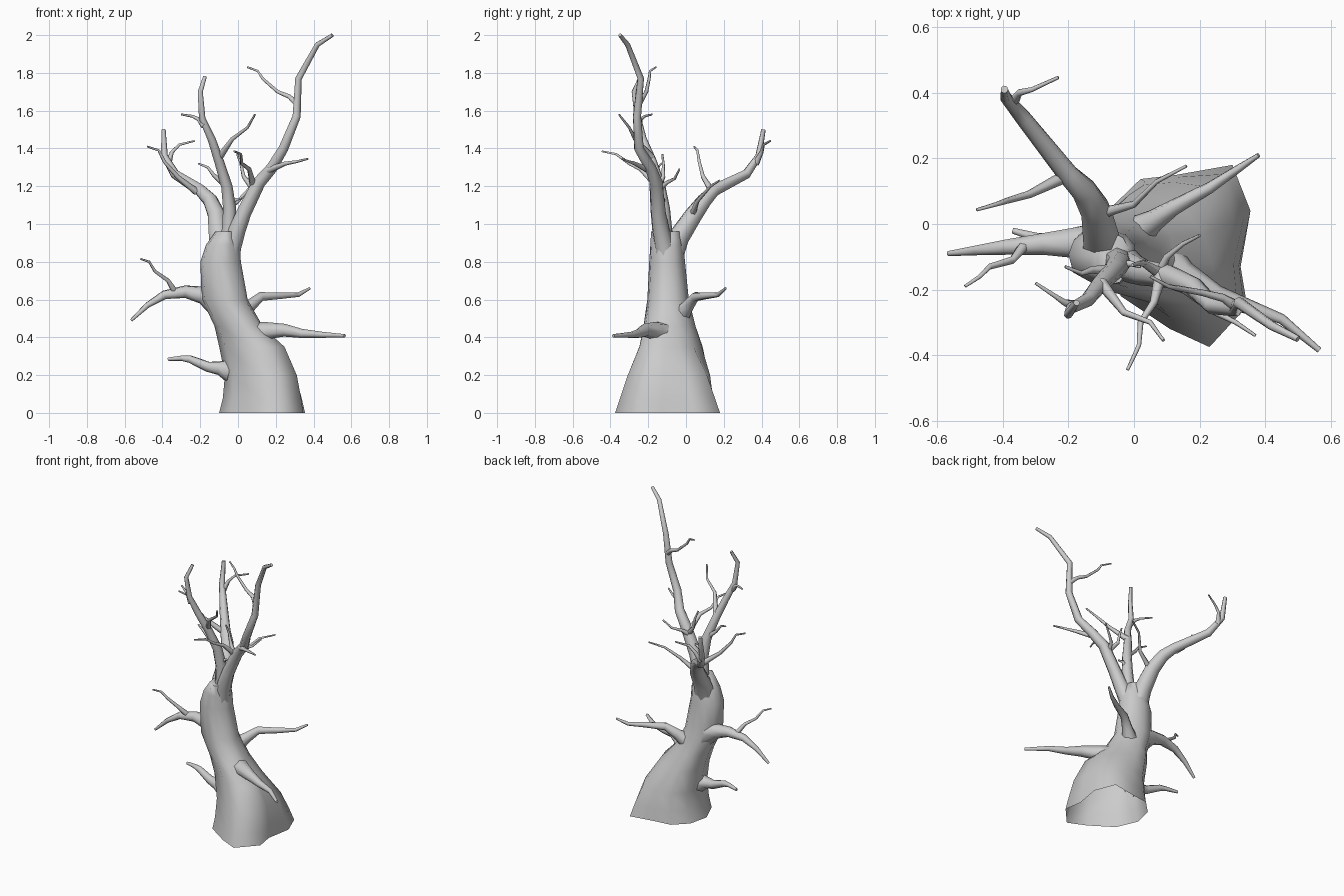
import bpy
import bmesh
from math import atan2, cos, sin
from mathutils import Vector

default_cube = bpy.data.objects.get("Cube")
if default_cube:
    bpy.data.objects.remove(default_cube, do_unlink=True)

# One pale grey bark colour for the whole tree
bark = bpy.data.materials.new("grey_bark")
bark.use_nodes = True
bark.diffuse_color = (.6, .6, .6, 1)
bark.node_tree.nodes["Principled BSDF"].inputs["Base Color"].default_value = bark.diffuse_color


def select_only(obj):
    bpy.ops.object.select_all(action="DESELECT")
    obj.select_set(True)
    bpy.context.view_layer.objects.active = obj


def add_mesh_object(name, bm):
    mesh = bpy.data.meshes.new(name)
    bm.to_mesh(mesh)
    bm.free()
    mesh.materials.append(bark)
    obj = bpy.data.objects.new(name, mesh)
    bpy.context.collection.objects.link(obj)
    select_only(obj)
    bpy.ops.object.shade_smooth_by_angle(angle=1.35)
    return obj


def bridge_rings(bm, rings):
    """Skin a stack of vertex rings and close the far end; the root stays open."""
    for lower, upper in zip(rings, rings[1:]):
        count = len(lower)
        for i in range(count):
            j = (i + 1) % count
            bm.faces.new((lower[i], lower[j], upper[j], upper[i]))
    bm.faces.new(rings[-1])


def build_trunk(name, footprint, sections):
    """Loft an irregular footprint into rounder sections, pinched at the back left."""
    bm = bmesh.new()
    rings = []
    _, base_x, base_y, base_rx, base_ry, _ = sections[0]
    for z, cx, cy, rx, ry, pinch in sections:
        roundness = min(z / .5, 1)
        ring = []
        for px, py in footprint:
            u, v = (px - base_x) / base_rx, (py - base_y) / base_ry
            angle = atan2(v, u)
            u += (cos(angle) - u) * roundness
            v += (sin(angle) - v) * roundness
            inset = max(u + v, 0) / 2 * pinch
            ring.append(bm.verts.new((cx + (u - inset) * rx, cy + (v - inset) * ry, z)))
        rings.append(ring)
    bridge_rings(bm, rings)
    return add_mesh_object(name, bm)


def build_limb(name, root_radius, tip_radius, *path, sides=7, taper=.75):
    """Sweep a tapering tube along a kinked path, flared at the root."""
    points = [Vector(p) for p in path]
    last = len(points) - 1
    bm = bmesh.new()
    rings = []
    side_axis = None
    for i, point in enumerate(points):
        before = points[max(i - 1, 0)]
        after = points[min(i + 1, last)]
        tangent = (after - before).normalized()
        # Carry the cross-section frame along the path without twisting
        if side_axis is None:
            side_axis = tangent.orthogonal()
        side_axis = (side_axis - tangent * side_axis.dot(tangent)).normalized()
        other_axis = tangent.cross(side_axis)
        radius = root_radius + (tip_radius - root_radius) * (i / last) ** taper
        ring = []
        for k in range(sides):
            angle = k * 6.2832 / sides
            offset = side_axis * cos(angle) + other_axis * sin(angle)
            ring.append(bm.verts.new(point + offset * radius))
        rings.append(ring)
    bridge_rings(bm, rings)
    return add_mesh_object(name, bm)


def build_twig(name, *path):
    return build_limb(name, .019, .005, *path, sides=6, taper=.5)


# Leaning trunk with a broad angular foot, open below, and a broken top
build_trunk(
    "trunk",
    [(.02, .137), (-.07, .05), (-.1, -.08), (-.04, -.22), (.11, -.32), (.23, -.375),
     (.345, -.25), (.325, -.13), (.355, .04), (.3, .18), (.13, .15)][::-1],
    [(0, .125, -.1, .225, .28, 0), (.08, .132, -.092, .212, .265, .05),
     (.2, .13, -.08, .2, .24, .15), (.35, .09, -.065, .19, .195, .42),
     (.46, .01, -.08, .135, .148, .22), (.6, -.07, -.095, .122, .11, 0),
     (.8, -.092, -.1, .108, .095, 0), (.89, -.08, -.102, .09, .087, 0),
     (.96, -.066, -.105, .053, .08, 0)])

# Tall crown branch on the left and its twigs
build_limb("tall_branch", .062, .01,
           (-.07, -.1, .7), (-.035, -.115, .88), (-.005, -.135, .97), (.03, -.148, 1.06),
           (.11, -.16, 1.22), (.18, -.19, 1.3), (.24, -.25, 1.4), (.31, -.26, 1.57),
           (.32, -.24, 1.77), (.42, -.31, 1.95), (.5, -.35, 2))
build_twig("tall_branch_upper_twig",
           (.31, -.25, 1.64), (.27, -.225, 1.675), (.21, -.21, 1.7), (.13, -.195, 1.77),
           (.105, -.19, 1.81), (.05, -.16, 1.83))
build_twig("tall_branch_outer_twig",
           (.15, -.19, 1.28), (.25, -.27, 1.32), (.31, -.3, 1.33), (.37, -.34, 1.345))
build_twig("tall_branch_back_twig",
           (.08, -.15, 1.18), (.1, -.1, 1.22), (.15, -.06, 1.24), (.2, -.035, 1.29))
build_twig("tall_branch_inner_twig",
           (.08, -.15, 1.19), (.03, -.12, 1.25), (.015, -.12, 1.32), (-.005, -.125, 1.37))
build_twig("tall_branch_front_twig",
           (.08, -.16, 1.21), (.06, -.24, 1.29), (.02, -.3, 1.32), (.015, -.37, 1.37),
           (-.02, -.445, 1.385))

# Middle crown branch and its twigs
build_limb("middle_branch", .05, .01,
           (-.07, -.1, .75), (-.05, -.11, .92), (-.045, -.12, 1.08), (-.06, -.14, 1.2),
           (-.1, -.18, 1.33), (-.14, -.23, 1.45), (-.19, -.255, 1.56), (-.2, -.275, 1.7),
           (-.175, -.24, 1.78))
build_twig("middle_branch_upper_twig",
           (-.18, -.25, 1.52), (-.21, -.24, 1.555), (-.24, -.22, 1.57), (-.3, -.18, 1.58))
build_twig("middle_branch_front_twig",
           (-.1, -.18, 1.35), (-.03, -.27, 1.45), (.05, -.3, 1.51), (.09, -.355, 1.58))
build_twig("middle_branch_side_twig",
           (-.06, -.14, 1.2), (-.13, -.14, 1.26), (-.16, -.15, 1.3), (-.21, -.13, 1.32))
build_twig("middle_branch_low_twig",
           (-.045, -.13, 1.1), (-.01, -.12, 1.13), (.02, -.13, 1.135))

# Rear crown branch and its twigs
build_limb("rear_branch", .072, .012,
           (-.09, -.1, .78), (-.1, -.04, .93), (-.115, .04, 1.05), (-.15, .1, 1.13),
           (-.2, .15, 1.18), (-.335, .32, 1.265), (-.39, .385, 1.36), (-.395, .41, 1.5))
build_twig("rear_branch_end_twig",
           (-.37, .37, 1.32), (-.35, .4, 1.38), (-.31, .41, 1.42), (-.23, .447, 1.44))
build_twig("rear_branch_right_twig",
           (-.22, .14, 1.17), (-.32, .09, 1.25), (-.39, .07, 1.33), (-.42, .06, 1.39),
           (-.48, .043, 1.41))
build_twig("rear_branch_left_twig",
           (-.11, .03, 1.04), (.0, .06, 1.12), (.07, .13, 1.2), (.16, .177, 1.23))

# Low limbs growing from the trunk
build_limb("left_low_limb", .085, .009,
           (.07, -.11, .4), (.15, -.16, .435), (.25, -.22, .437), (.34, -.25, .42),
           (.45, -.29, .413), (.565, -.385, .408), taper=.45)
build_limb("left_middle_limb", .06, .007,
           (-.01, -.04, .5), (.06, .01, .565), (.12, .05, .615), (.23, .11, .62),
           (.32, .17, .625), (.38, .21, .66), taper=.45)
build_limb("right_middle_limb", .085, .008,
           (-.11, -.07, .59), (-.19, -.055, .625), (-.28, -.06, .642), (-.39, -.07, .625),
           (-.48, -.08, .57), (-.565, -.09, .49), taper=.45)
build_twig("right_middle_twig",
           (-.33, -.06, .635), (-.37, -.11, .7), (-.44, -.13, .75), (-.47, -.16, .8),
           (-.515, -.19, .815))
build_limb("right_low_limb", .065, .009,
           (-.045, -.08, .225), (-.1, -.08, .238), (-.16, -.07, .245), (-.255, -.05, .285),
           (-.3, -.04, .29), (-.37, -.02, .285), taper=.45)
